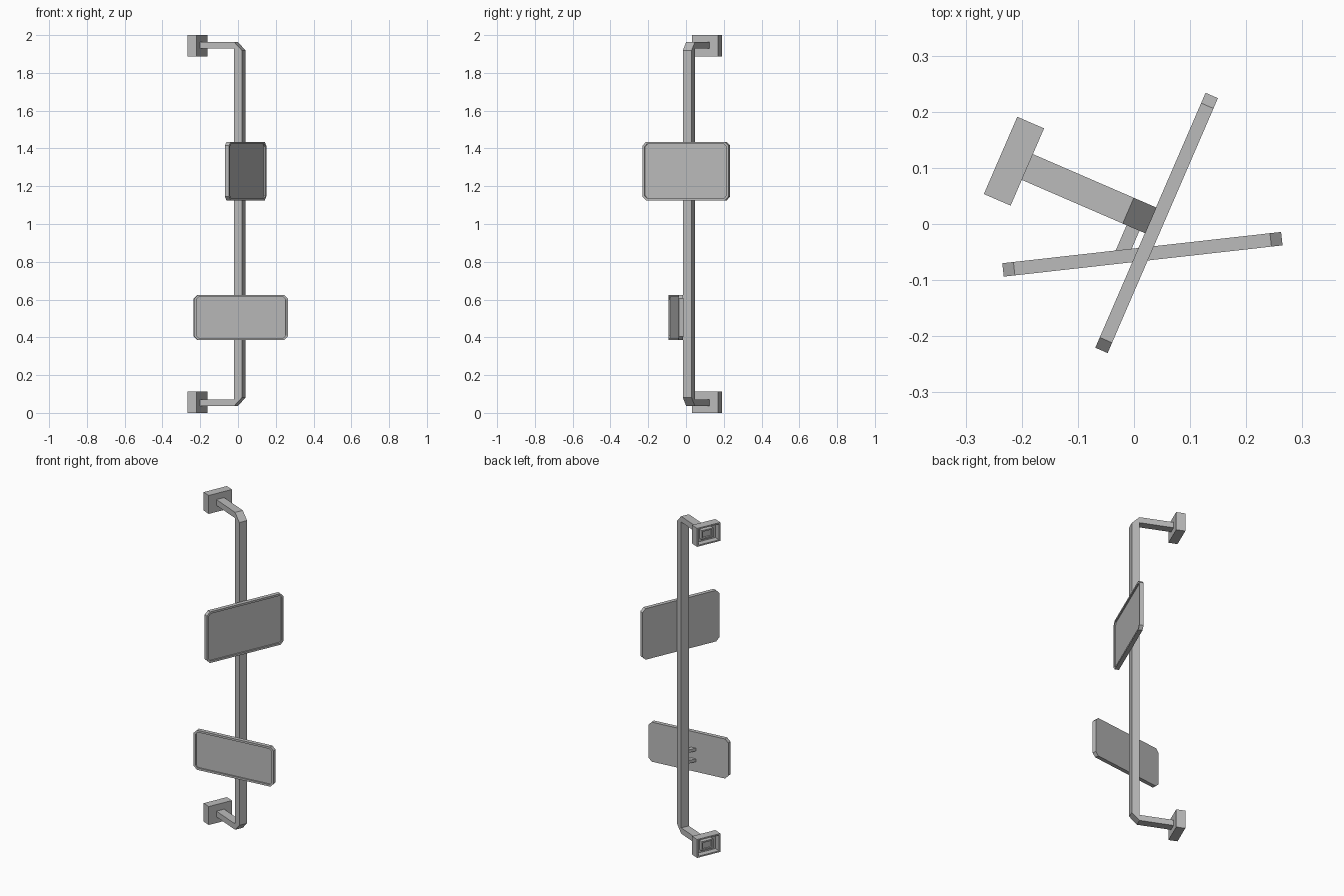
import bpy, bmesh, math
from mathutils import Matrix

cube = bpy.data.objects.get("Cube")
if cube:
    bpy.data.objects.remove(cube, do_unlink=True)

grey = bpy.data.materials.new("plain_grey")
grey.use_nodes = True
colour = (0.5, 0.5, 0.5, 1)
grey.diffuse_color = colour
grey.node_tree.nodes["Principled BSDF"].inputs["Base Color"].default_value = colour

# Bracket frame: x runs away from the wall, y along the wall
FRAME = Matrix.Translation((0.01, 0.015, 0)) @ Matrix.Rotation(math.radians(-23.4), 4, 'Z')
MID = 1.0      # mirror plane height


def finish(name, bm, matrix):
    bmesh.ops.transform(bm, matrix=matrix, verts=bm.verts)
    bmesh.ops.recalc_face_normals(bm, faces=bm.faces)
    mesh = bpy.data.meshes.new(name)
    bm.to_mesh(mesh)
    bm.free()
    mesh.materials.append(grey)
    obj = bpy.data.objects.new(name, mesh)
    bpy.context.collection.objects.link(obj)
    return obj


def add_box(bm, centre, size):
    m = Matrix.Translation(centre) @ Matrix.Diagonal((*size, 1))
    return bmesh.ops.create_cube(bm, size=1, matrix=m)["verts"]


def recess(bm, face, border, depth):
    """Inset a face and push it inwards, leaving a square-edged rim."""
    normal = face.normal.copy()
    bmesh.ops.inset_region(bm, faces=[face], thickness=border)
    floor = bmesh.ops.extrude_discrete_faces(bm, faces=[face])["faces"][0]
    bmesh.ops.translate(bm, vec=-normal * depth, verts=floor.verts)
    return floor


def facing(bm, axis, sign):
    bm.normal_update()
    return max(bm.faces, key=lambda f: sign * f.normal[axis])


# Bent bar: post and two wall arms with chamfered elbows
bm = bmesh.new()
half = [(-0.25, 1.963), (-0.022, 1.963), (0.022, 1.919)]
inner = [(-0.25, 1.928), (-0.022, 1.928)]
flip = lambda pts: [(x, 2 * MID - z) for x, z in reversed(pts)]
outline = half + flip(half) + flip(inner)[::-1] + inner[::-1]
bar = bm.faces.new([bm.verts.new((x, -0.025, z)) for x, z in outline])
ext = bmesh.ops.extrude_face_region(bm, geom=[bar])["geom"]
bmesh.ops.translate(bm, vec=(0, 0.05, 0),
                    verts=[v for v in ext if isinstance(v, bmesh.types.BMVert)])
finish("bent_bar", bm, FRAME)

# Wall mounts: hollow blocks open towards the wall, with a socket inside
for name, z in (("lower", 0.056), ("upper", 1.944)):
    bm = bmesh.new()
    add_box(bm, (-0.244, 0, z), (0.052, 0.15, 0.112))
    recess(bm, facing(bm, 0, -1), 0.012, 0.036)
    finish(name + "_wall_mount", bm, FRAME)
    bm = bmesh.new()
    add_box(bm, (-0.243, 0, z), (0.03, 0.074, 0.056))
    recess(bm, facing(bm, 0, -1), 0.012, 0.012)
    finish(name + "_mount_socket", bm, FRAME)


def mirror_panel(name, length, height, matrix):
    """Thin plate facing +x with clipped corners and a recessed glass area."""
    bm = bmesh.new()
    add_box(bm, (0, 0, 0), (0.024, length, height))
    corners = [e for e in bm.edges
               if abs(e.verts[0].co.x - e.verts[1].co.x) > 0.01]
    bmesh.ops.bevel(bm, geom=corners, offset=0.02, segments=1, affect='EDGES')
    recess(bm, facing(bm, 0, 1), 0.013, 0.008)
    finish(name, bm, matrix)


mirror_panel("upper_mirror", 0.495, 0.31, FRAME @ Matrix.Translation((0.033, 0, 1.28)))
mirror_panel("lower_mirror", 0.5, 0.24, Matrix.Translation((0.015, -0.054, 0.505))
             @ Matrix.Rotation(math.radians(-83.6), 4, 'Z'))

# Two small stubs holding the lower mirror
bm = bmesh.new()
for z in (0.455, 0.52):
    add_box(bm, (-0.002, -0.048, z), (0.025, 0.056, 0.018))
finish("lower_mirror_stubs", bm, FRAME)
